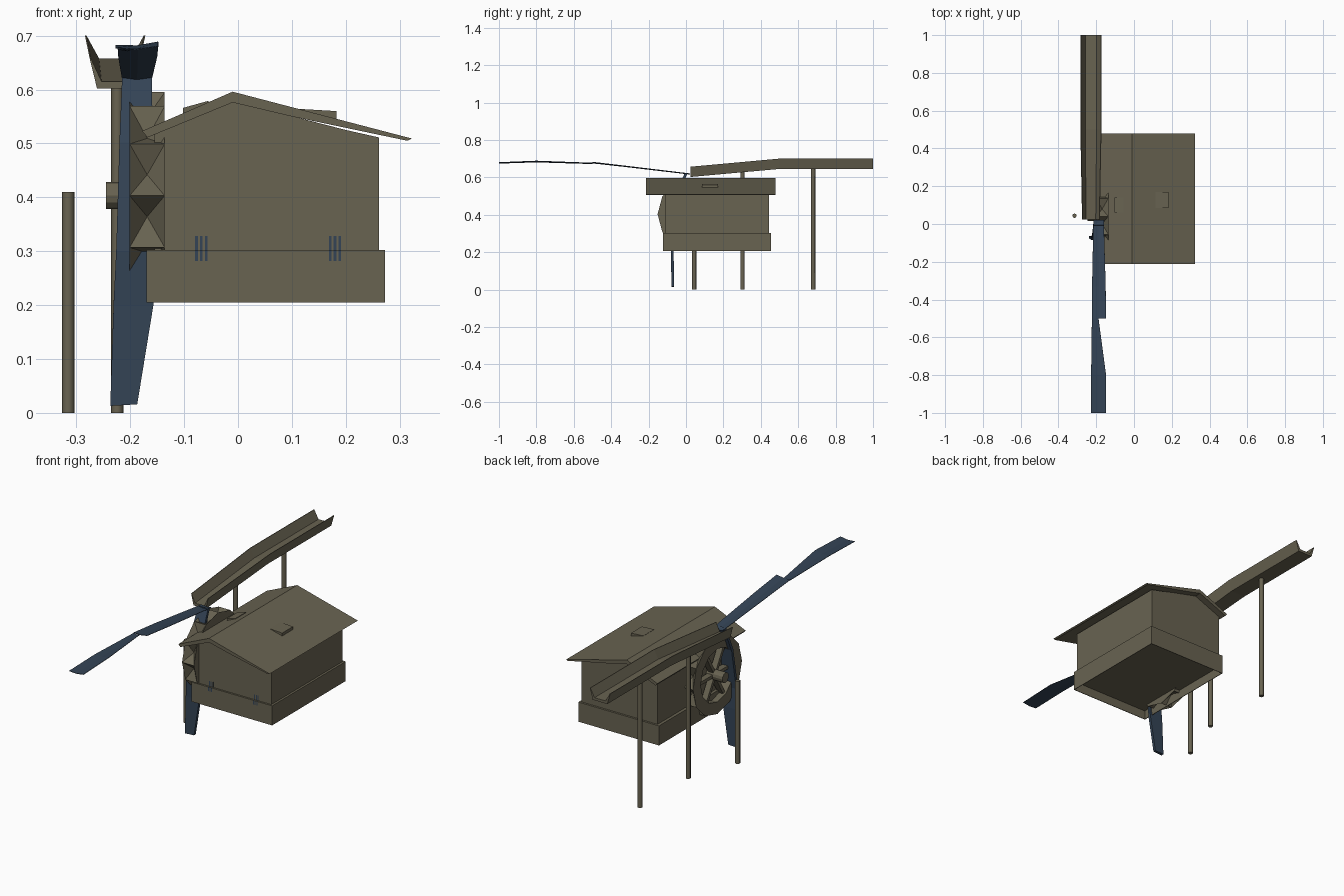
import bpy, bmesh, math
from mathutils import Matrix

if "Cube" in bpy.data.objects:
    bpy.data.objects.remove(bpy.data.objects["Cube"])


def material(name, rgb):
    m = bpy.data.materials.new(name)
    m.diffuse_color = (*rgb, 1)
    m.use_nodes = True
    m.node_tree.nodes["Principled BSDF"].inputs["Base Color"].default_value = m.diffuse_color
    return m


WOOD = material("weathered_wood", (0.14, 0.125, 0.083))
WATER = material("dark_water", (0.034, 0.057, 0.092))


def finish(name, bm, mat):
    bmesh.ops.recalc_face_normals(bm, faces=bm.faces)
    me = bpy.data.meshes.new(name)
    bm.to_mesh(me)
    bm.free()
    me.materials.append(mat)
    ob = bpy.data.objects.new(name, me)
    bpy.context.collection.objects.link(ob)
    return ob


def loft(name, sections, mat, closed=True):
    """Join matching rings of points; cap the ends when the rings are closed."""
    bm = bmesh.new()
    rings = [[bm.verts.new(p) for p in s] for s in sections]
    n = len(rings[0])
    for a, b in zip(rings, rings[1:]):
        for i in range(n if closed else n - 1):
            j = (i + 1) % n
            bm.faces.new((a[i], a[j], b[j], b[i]))
    if closed:
        bm.faces.new(rings[0])
        bm.faces.new(rings[-1])
    return finish(name, bm, mat)


def prism(name, profile, y0, y1, mat):
    return loft(name, [[(x, y, z) for x, z in profile] for y in (y0, y1)], mat)


def box(name, x0, x1, y0, y1, z0, z1, mat):
    return prism(name, [(x0, z0), (x1, z0), (x1, z1), (x0, z1)], y0, y1, mat)


def post(name, x, y, top):
    bm = bmesh.new()
    bmesh.ops.create_cone(bm, cap_ends=True, segments=8, radius1=0.0115, radius2=0.0115,
                          depth=top, matrix=Matrix.Translation((x, y, top / 2)))
    ob = finish(name, bm, WOOD)
    for p in ob.data.polygons:
        p.use_smooth = abs(p.normal.z) < 0.5
    ob.data.set_sharp_from_angle(angle=math.radians(60))


# House: gabled walls, asymmetric roof
prism("house_walls", [(-0.155, 0.295), (0.262, 0.295), (0.262, 0.511), (0.2, 0.525), (-0.01, 0.579),
                      (-0.155, 0.518)], -0.113, 0.445, WOOD)
prism("roof", [(-0.178, 0.523), (-0.01, 0.596), (0.323, 0.509), (0.314, 0.505),
               (0.1, 0.55), (-0.01, 0.576), (-0.168, 0.511)], -0.213, 0.479, WOOD)
prism("roof_hatch_right", [(0.115, 0.55), (0.183, 0.54), (0.183, 0.56), (0.115, 0.564)], 0.085, 0.17, WOOD)
prism("roof_hatch_left", [(-0.102, 0.545), (-0.055, 0.56), (-0.055, 0.579), (-0.102, 0.566)], 0.06, 0.14, WOOD)

# Foundation, hollow underneath
bx0, bx1, by0, by1 = -0.17, 0.273, -0.122, 0.455
box("foundation_floor", bx0, bx1, by0, by1, 0.25, 0.302, WOOD)
t = 0.003
box("foundation_front", bx0, bx1, by0, by0 + t, 0.205, 0.25, WOOD)
box("foundation_back", bx0, bx1, by1 - t, by1, 0.205, 0.25, WOOD)
box("foundation_left", bx0, bx0 + t, by0 + t, by1 - t, 0.205, 0.25, WOOD)
box("foundation_right", bx1 - t, bx1, by0 + t, by1 - t, 0.205, 0.25, WOOD)

# Faint lattice of blue panes on the front, small and nearly flush
for i, x in enumerate((-0.068, 0.18)):
    for k in (-1, 0, 1):
        xc = x + k * 0.009
        box(f"lower_pane_{i}_{k + 1}", xc - 0.0025, xc + 0.0025, by0 - 0.0005, by0 + 0.003, 0.282, 0.302, WATER)
        box(f"upper_pane_{i}_{k + 1}", xc - 0.0025, xc + 0.0025, -0.1135, -0.11, 0.302, 0.328, WATER)

# Water wheel: twelve-sided ring with pocket-shaped buckets
WY, WZ, R_OUT, R_IN = 0.04, 0.403, 0.192, 0.132
bm = bmesh.new()
rings = []
for x, r in ((-0.201, R_IN), (-0.201, R_OUT), (-0.136, R_OUT), (-0.136, R_IN)):
    rings.append([bm.verts.new((x, WY + r * math.cos(k * math.pi / 6), WZ + r * math.sin(k * math.pi / 6)))
                  for k in range(12)])
rim = []
for i in range(4):
    a, b = rings[i], rings[(i + 1) % 4]
    for k in range(12):
        f = bm.faces.new((a[k], a[(k + 1) % 12], b[(k + 1) % 12], b[k]))
        if i == 1:
            rim.append(f)
bmesh.ops.recalc_face_normals(bm, faces=bm.faces)
bmesh.ops.poke(bm, faces=rim, offset=-0.035)
finish("water_wheel_ring", bm, WOOD)

# Spokes and axle
bm = bmesh.new()
for k in range(3):
    m = (Matrix.Translation((-0.176, WY, WZ)) @ Matrix.Rotation(k * math.pi / 3, 4, 'X')
         @ Matrix.Diagonal((0.03, 2 * R_IN, 0.016, 1)))
    bmesh.ops.create_cube(bm, size=1, matrix=m)
finish("water_wheel_spokes", bm, WOOD)
bm = bmesh.new()
bmesh.ops.create_cone(bm, cap_ends=True, segments=12, radius1=0.025, radius2=0.025, depth=0.11,
                      matrix=Matrix.Translation((-0.19, WY, WZ)) @ Matrix.Rotation(math.pi / 2, 4, 'Y'))
finish("wheel_axle", bm, WOOD)

# Flume: open trough that dips toward the wheel
CX = -0.228
sections = []
for y, z, s in ((0.025, 0.602, 0.84), (0.5, 0.645, 1.0), (1.0, 0.645, 1.0)):
    prof = [(-0.04, 0), (0.04, 0), (0.056, 0.055), (0.053, 0.055),
            (0.03, 0.013), (-0.03, 0.013), (-0.053, 0.055), (-0.056, 0.055)]
    sections.append([(CX + px * s, y, z + pz) for px, pz in prof])
loft("flume", sections, WOOD)

# Posts
post("flume_post_near", -0.224, 0.302, 0.63)
post("flume_post_far", -0.224, 0.68, 0.652)
post("axle_post", -0.315, 0.044, 0.41)


# Water ribbons: rows of (y, left x, left z, right x, right z), slightly creased
def ribbon(name, rows):
    secs = [[(xl, y, zl), ((xl + xr) / 2, y, (zl + zr) / 2 - 0.004), (xr, y, zr)]
            for y, xl, zl, xr, zr in rows]
    ob = loft(name, secs, WATER, closed=False)
    mod = ob.modifiers.new("thickness", 'SOLIDIFY')
    mod.thickness = 0.002
    mod.offset = 0


ribbon("water_stream_far", [(-1.0, -0.227, 0.677, -0.148, 0.68), (-0.8, -0.227, 0.682, -0.148, 0.688),
                            (-0.5, -0.223, 0.675, -0.188, 0.677)])
ribbon("water_stream_near", [(-0.5, -0.223, 0.677, -0.148, 0.682), (-0.33, -0.222, 0.66, -0.15, 0.662),
                             (0.02, -0.215, 0.62, -0.16, 0.62)])

# Falling water through the wheel to the ground
fall = loft("water_fall", [[(-0.215, 0.0, 0.622), (-0.16, 0.0, 0.622)],
                           [(-0.22, -0.05, 0.5), (-0.158, -0.05, 0.5)],
                           [(-0.226, -0.078, 0.3), (-0.156, -0.078, 0.3)],
                           [(-0.231, -0.073, 0.2), (-0.157, -0.073, 0.2)],
                           [(-0.237, -0.071, 0.013), (-0.187, -0.071, 0.016)]], WATER, closed=False)
mod = fall.modifiers.new("thickness", 'SOLIDIFY')
mod.thickness = 0.014
mod.offset = 0
